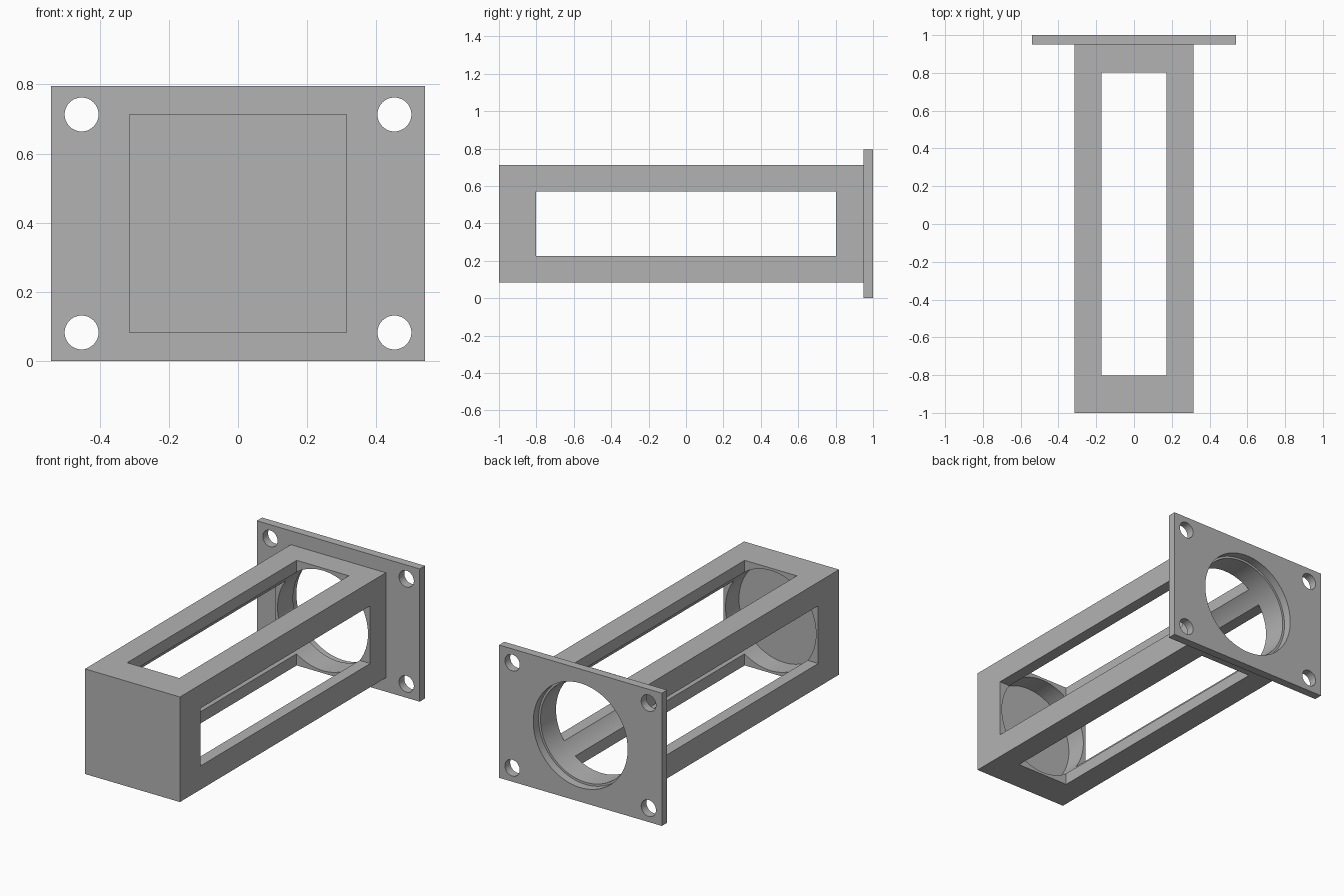
import bpy
import math

if "Cube" in bpy.data.objects:
    bpy.data.objects.remove(bpy.data.objects["Cube"], do_unlink=True)

MID = 0.398          # height of the bore axis
HALF = 0.315         # half width of the square body
SLOT = 0.173         # half width of the windows
BORE = 0.30          # radius of the main bore
SEAT = 0.313         # radius of the recess in the flange
FLOOR = -0.93        # closed end of the bore
JOINT = 0.95         # where body meets flange

grey = bpy.data.materials.new("plain grey")
grey.use_nodes = True
grey.diffuse_color = (0.45, 0.45, 0.45, 1)
grey.node_tree.nodes["Principled BSDF"].inputs["Base Color"].default_value = (0.45, 0.45, 0.45, 1)


def box(name, x, y, z):
    """Box spanning the given (low, high) ranges."""
    spans = (x, y, z)
    bpy.ops.mesh.primitive_cube_add(size=1, location=[(a + b) / 2 for a, b in spans])
    ob = bpy.context.object
    ob.name = name
    ob.scale = [b - a for a, b in spans]
    bpy.ops.object.transform_apply(location=False, rotation=False, scale=True)
    ob.data.materials.append(grey)
    return ob


def rod(name, radius, x, z, y, sides):
    """Cylinder lying along y."""
    bpy.ops.mesh.primitive_cylinder_add(
        vertices=sides, radius=radius, depth=y[1] - y[0],
        location=(x, sum(y) / 2, z), rotation=(math.pi / 2, 0, 0))
    ob = bpy.context.object
    ob.name = name
    ob.data.materials.append(grey)
    return ob


def carve(target, cutters):
    """Subtract each cutter, then tidy up and smooth the round walls."""
    bpy.ops.object.select_all(action="DESELECT")
    bpy.context.view_layer.objects.active = target
    target.select_set(True)
    for cutter in cutters:
        cutter.hide_render = True
        mod = target.modifiers.new("cut", "BOOLEAN")
        mod.operation = "DIFFERENCE"
        mod.solver = "EXACT"
        mod.object = cutter
        bpy.ops.object.modifier_apply(modifier=mod.name)
        bpy.data.objects.remove(cutter, do_unlink=True)
    bpy.ops.object.shade_smooth_by_angle(angle=math.radians(30))


# Square body: blind bore from the back, windows through all four sides
body = box("body", (-HALF, HALF), (-1, JOINT), (MID - HALF, MID + HALF))
length = (-0.803, 0.803)
slot_z = (MID - SLOT, MID + SLOT)
carve(body, [
    rod("bore_cutter", BORE, 0, MID, (FLOOR, 1.2), 96),
    box("side_window_cutter", (-1, 1), length, slot_z),
    box("top_window_cutter", (-SLOT, SLOT), length, (-1, 2)),
])

# Mounting flange: round recess and four corner holes
flange = box("flange", (-0.54, 0.54), (JOINT, 1), (0, 2 * MID))
through = (0.8, 1.2)
holes = [rod("hole_cutter", 0.049, sx * 0.452, MID + sz * HALF, through, 48)
         for sx in (-1, 1) for sz in (-1, 1)]
carve(flange, holes + [rod("recess_cutter", SEAT, 0, MID, through, 96)])
